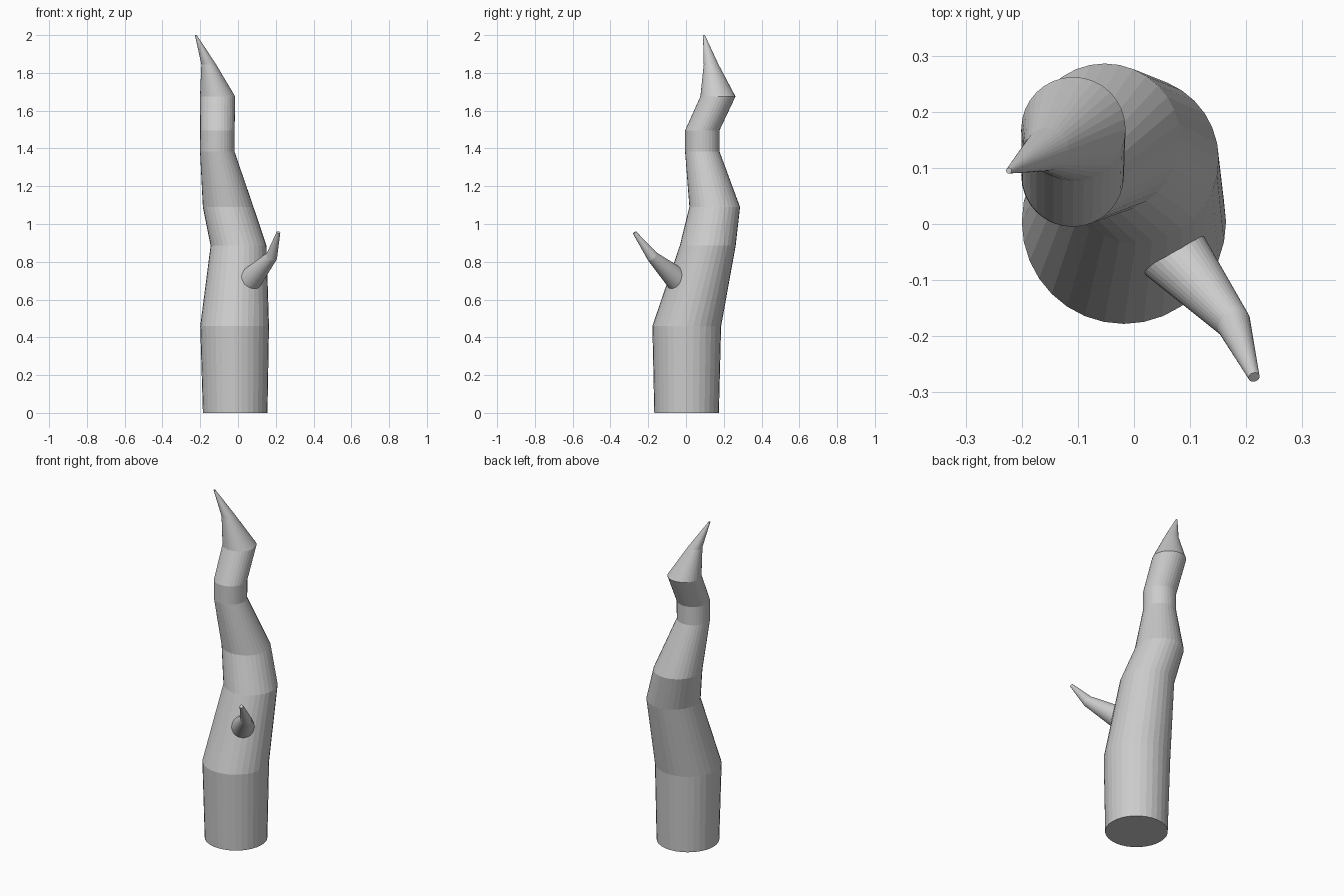
import bpy, bmesh, math
from mathutils import Vector

if "Cube" in bpy.data.objects:
    bpy.data.objects.remove(bpy.data.objects["Cube"])

SIDES = 32

grey = bpy.data.materials.new("plain grey")
grey.diffuse_color = (0.6, 0.6, 0.6, 1)
grey.use_nodes = True
grey.node_tree.nodes["Principled BSDF"].inputs["Base Color"].default_value = grey.diffuse_color


def loft(name, rings):
    """Skin circular rings given as (centre, normal, radius) and cap both ends."""
    bm = bmesh.new()
    loops = []
    for centre, normal, r in rings:
        n = normal.normalized()
        u = (Vector((1, 0, 0)) - n * n.x).normalized()
        v = n.cross(u)
        loops.append([bm.verts.new(centre + r * (u * math.cos(a) + v * math.sin(a)))
                      for a in (2 * math.pi * i / SIDES for i in range(SIDES))])
    for lo, hi in zip(loops, loops[1:]):
        for i in range(SIDES):
            j = (i + 1) % SIDES
            bm.faces.new((lo[i], lo[j], hi[j], hi[i]))
    bm.faces.new(loops[0][::-1])
    bm.faces.new(loops[-1])
    bmesh.ops.recalc_face_normals(bm, faces=bm.faces)
    mesh = bpy.data.meshes.new(name)
    bm.to_mesh(mesh)
    bm.free()
    mesh.materials.append(grey)
    obj = bpy.data.objects.new(name, mesh)
    bpy.context.collection.objects.link(obj)
    return obj


# Crooked trunk: level rings (x, y, z, radius)
trunk = [
    (-0.015, 0.003, 0.0, 0.171),
    (-0.018, 0.004, 0.46, 0.182),
    (0.003, 0.115, 0.885, 0.148),
    (-0.052, 0.152, 1.09, 0.134),
    (-0.110, 0.086, 1.385, 0.091),
    (-0.109, 0.086, 1.495, 0.091),
    (-0.108, 0.169, 1.675, 0.093),
    (-0.155, 0.133, 1.845, 0.039),
    (-0.223, 0.095, 2.0, 0.005),
]
up = Vector((0, 0, 1))
loft("trunk", [(Vector(p[:3]), up, p[3]) for p in trunk])

# Broken side branch: rings square to its bending path, root sunk in the trunk
path = [Vector(p) for p in ((0.052, -0.030, 0.692), (0.178, -0.178, 0.828),
                            (0.214, -0.273, 0.955))]
first, last = (path[1] - path[0]).normalized(), (path[2] - path[1]).normalized()
loft("side_branch", list(zip(path, (first, first + last, last), (0.068, 0.031, 0.010))))
